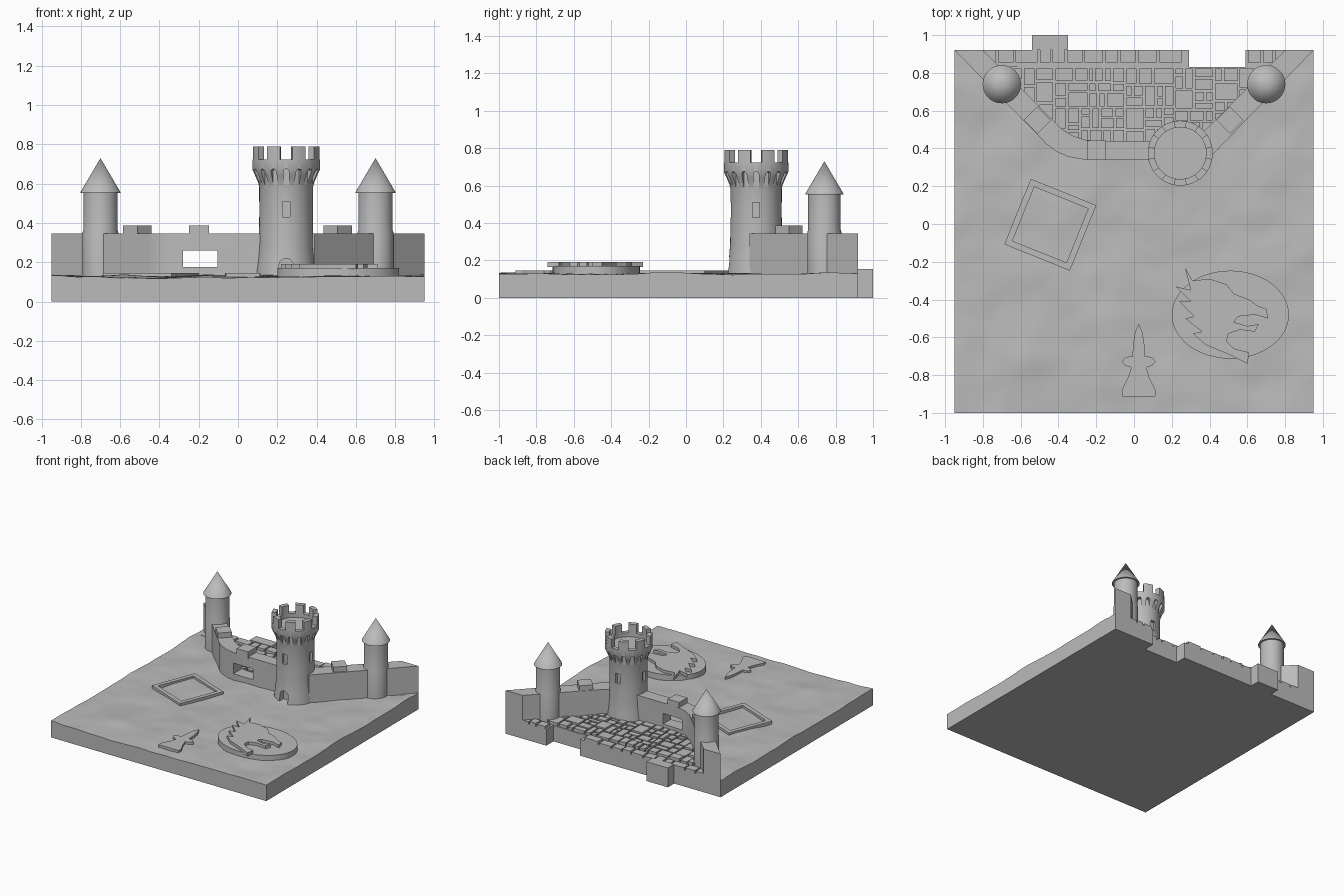
import bpy, bmesh, math, random
from mathutils import Vector, Matrix, noise

if "Cube" in bpy.data.objects:
    bpy.data.objects.remove(bpy.data.objects["Cube"], do_unlink=True)

random.seed(7)
stone = bpy.data.materials.new("stone grey")
stone.use_nodes = True
GREY = (0.5, 0.5, 0.5, 1)
stone.diffuse_color = GREY
stone.node_tree.nodes["Principled BSDF"].inputs["Base Color"].default_value = GREY


def finish(name, bm, smooth=True):
    bmesh.ops.recalc_face_normals(bm, faces=bm.faces)
    mesh = bpy.data.meshes.new(name)
    bm.to_mesh(mesh)
    bm.free()
    mesh.materials.append(stone)
    obj = bpy.data.objects.new(name, mesh)
    bpy.context.collection.objects.link(obj)
    if smooth:
        shade(obj)
    return obj


def activate(obj):
    bpy.ops.object.select_all(action='DESELECT')
    obj.select_set(True)
    bpy.context.view_layer.objects.active = obj


def shade(obj):
    activate(obj)
    bpy.ops.object.shade_smooth_by_angle(angle=math.radians(30))


def add_prism(bm, pts, z0, z1, matrix=Matrix()):
    """Extrude a flat outline from z0 to z1."""
    face = bm.faces.new([bm.verts.new(matrix @ Vector((x, y, z0))) for x, y in pts])
    up = matrix.to_3x3() @ Vector((0, 0, z1 - z0))
    top = bmesh.ops.extrude_face_region(bm, geom=[face])["geom"]
    bmesh.ops.translate(bm, vec=up, verts=[v for v in top if isinstance(v, bmesh.types.BMVert)])


def prism(name, pts, z0, z1):
    bm = bmesh.new()
    add_prism(bm, pts, z0, z1)
    return finish(name, bm)


def rect(x0, x1, y0, y1):
    return [(x0, y0), (x1, y0), (x1, y1), (x0, y1)]


def lathe(name, profile, x, y, steps=64):
    bm = bmesh.new()
    verts = [bm.verts.new((x + r, y, z)) for r, z in profile]
    edges = [bm.edges.new(pair) for pair in zip(verts, verts[1:])]
    bmesh.ops.spin(bm, geom=verts + edges, cent=(x, y, 0), axis=(0, 0, 1),
                   angle=math.tau, steps=steps)
    bmesh.ops.remove_doubles(bm, verts=bm.verts, dist=0.0005)
    return finish(name, bm)


def cut(obj, bm):
    cutter = finish("cutter", bm, False)
    cutter.hide_render = True
    mod = obj.modifiers.new("cut", 'BOOLEAN')
    mod.operation, mod.solver, mod.object = 'DIFFERENCE', 'EXACT', cutter
    activate(obj)
    bpy.ops.object.modifier_apply(modifier=mod.name)
    bpy.data.objects.remove(cutter, do_unlink=True)
    shade(obj)


# Rolling ground slab
BACK, EDGE, SIDE = 0.83, 0.92, 0.95
bm = bmesh.new()
bmesh.ops.create_grid(bm, x_segments=70, y_segments=70, size=1)
for v in bm.verts:
    v.co.x *= SIDE
    v.co.y = -1 + (v.co.y + 1) * (BACK + 1) / 2
    v.co.z = 0.127 + 0.013 * noise.noise(v.co * 3.5) + 0.004 * noise.noise(v.co * 9)
skirt = bmesh.ops.extrude_face_region(bm, geom=bm.faces[:])["geom"]
for v in skirt:
    if isinstance(v, bmesh.types.BMVert):
        v.co.z = 0
finish("ground", bm)

# Back edge strips beside the gate notch, and the projecting block
prism("back_edge_right", rect(-SIDE, 0.29, BACK, EDGE), 0, 0.13)
prism("back_edge_left", rect(0.59, SIDE, BACK, EDGE), 0, 0.13)
prism("back_block", rect(-0.54, -0.35, EDGE, 1), 0, 0.155)

# Courtyard paving
tiles = []


def split(x0, x1, y0, y1):
    w, h = x1 - x0, y1 - y0
    limit = random.choice((0.08, 0.11, 0.14))
    t = random.uniform(0.35, 0.65)
    if w > limit and w >= h * random.uniform(0.6, 1.4):
        split(x0, x0 + w * t, y0, y1)
        split(x0 + w * t, x1, y0, y1)
    elif h > limit:
        split(x0, x1, y0, y0 + h * t)
        split(x0, x1, y0 + h * t, y1)
    else:
        tiles.append((x0, x1, y0, y1))


split(-0.8, 0.8, 0.43, BACK)
x = -0.82
while x < 0.8:
    step = random.uniform(0.06, 0.13)
    if x + step < 0.29 or x > 0.59:
        tiles.append((x, x + step, BACK + 0.02, EDGE + 0.006))
    x += step
bm = bmesh.new()
for x0, x1, y0, y1 in tiles:
    if y0 > max(abs(x0), abs(x1)) - 0.02:
        g = 0.006
        add_prism(bm, rect(x0 + g, x1 - g, y0 + g, y1 - g), 0.1, random.uniform(0.146, 0.156))
finish("courtyard_paving", bm)

# Curtain wall with window opening
outer = [(-.95, .92), (-.46, .42), (-.41, .383), (-.35, .357), (-.28, .343), (-.2, .34),
         (.2, .34), (.39, .34), (.95, .92)]
inner = [(.8, .92), (.38, .5), (.3, .44), (-.2, .44), (-.26, .446), (-.32, .465), (-.38, .5), (-.8, .92)]
wall = prism("curtain_wall", outer + inner, 0, 0.345)
bm = bmesh.new()
add_prism(bm, rect(-0.28, -0.105, 0.2, 0.6), 0.175, 0.26)
cut(wall, bm)

# Wall merlons
bm = bmesh.new()
for x, y, turn in ((-.512, .55, -45), (-.198, .39, 0), (.507, .55, 45)):
    place = Matrix.Translation((x, y, 0)) @ Matrix.Rotation(math.radians(turn), 4, 'Z')
    add_prism(bm, rect(-.051, .051, -.051, .051), 0.33, 0.386, place)
finish("wall_merlons", bm)

# Corner turrets with cone roofs
for side, sx in (("right", -0.7), ("left", 0.7)):
    lathe(side + "_turret", [(0, .1), (.091, .1), (.091, .35), (.087, .365), (.087, .56), (0, .56)], sx, 0.74)
    lathe(side + "_turret_roof", [(0, .553), (.101, .553), (.101, .558), (0, .73)], sx, 0.74)

# Great tower
TX, TY = 0.245, 0.375
tower = lathe("great_tower", [
    (0, .08), (.157, .08), (.153, .15), (.145, .21), (.139, .29), (.137, .4), (.137, .58), (.143, .605),
    (.158, .64), (.172, .67), (.172, .722), (.137, .722), (.137, .69), (0, .69)], TX, TY)


def arch(width, height, segments=8):
    r = width / 2
    top = [(r * math.cos(math.pi * i / segments), height - r + r * math.sin(math.pi * i / segments))
           for i in range(segments + 1)]
    return [(-r, 0), (r, 0)] + top


def radial(angle, z):
    """Frame on the tower axis whose local z points outward and local y points up."""
    return (Matrix.Translation((TX, TY, z)) @ Matrix.Rotation(math.radians(angle), 4, 'Z')
            @ Matrix.Rotation(math.pi / 2, 4, 'X'))


bm = bmesh.new()
for k in range(16):
    add_prism(bm, arch(0.028, 0.09), 0.139, 0.22, radial(k * 22.5, 0.585))
for k in range(4):
    add_prism(bm, rect(-.019, .019, 0, .08), 0.115, 0.2, radial(k * 90, 0.43))
add_prism(bm, arch(0.072, 0.12), 0.1, 0.2, radial(0, 0.1))
cut(tower, bm)

# Great tower merlons
bm = bmesh.new()
for k in range(8):
    mid = math.radians(22.5 + 45 * k)
    arc = [mid + math.radians(a) for a in (-12, -6, 0, 6, 12)]
    ring = [(r, a) for r, part in ((.172, arc), (.137, arc[::-1])) for a in part]
    add_prism(bm, [(TX + r * math.cos(a), TY + r * math.sin(a)) for r, a in ring], 0.71, 0.79)
finish("great_tower_merlons", bm)

# Square frame lying on the ground
bm = bmesh.new()
place = Matrix.Translation((-0.443, -0.004, 0)) @ Matrix.Rotation(math.radians(-22), 4, 'Z')
a, b = 0.187, 0.154
for k in range(4):
    add_prism(bm, [(-a, -a), (a, -a), (b, -b), (-b, -b)], 0.1, 0.146,
              place @ Matrix.Rotation(k * math.pi / 2, 4, 'Z'))
finish("ground_frame", bm)

# Standing-figure plate lying on the ground
half = [(.02, -.575), (.03, -.64), (.033, -.7), (.07, -.705), (.09, -.728), (.07, -.75),
        (.04, -.76), (.055, -.81), (.09, -.88), (.087, -.912)]
mirrored = [(-x, y) for x, y in reversed(half)]
prism("ground_plate", [(.025 + x, y) for x, y in [(0, -.528)] + half + mirrored], 0.1, 0.146)

# Oval plinth with a horned beast head in relief
oval = [(.51 + .31 * math.cos(t), -.48 + .233 * math.sin(t))
        for t in (math.tau * i / 64 for i in range(64))]
prism("oval_plinth", oval, 0.08, 0.17)
head = [(.27, -.23), (.31, -.3), (.4, -.29), (.49, -.32), (.53, -.37), (.61, -.4), (.65, -.43), (.7, -.45),
        (.71, -.5), (.64, -.48), (.55, -.49), (.53, -.52), (.6, -.54), (.66, -.53), (.64, -.57),
        (.56, -.56), (.5, -.58), (.49, -.62), (.53, -.66), (.61, -.68), (.6, -.74), (.5, -.69),
        (.38, -.64), (.31, -.58), (.36, -.57), (.27, -.5), (.32, -.49), (.24, -.41), (.3, -.41),
        (.22, -.33), (.3, -.35)]
prism("beast_head_relief", head, 0.165, 0.192)
